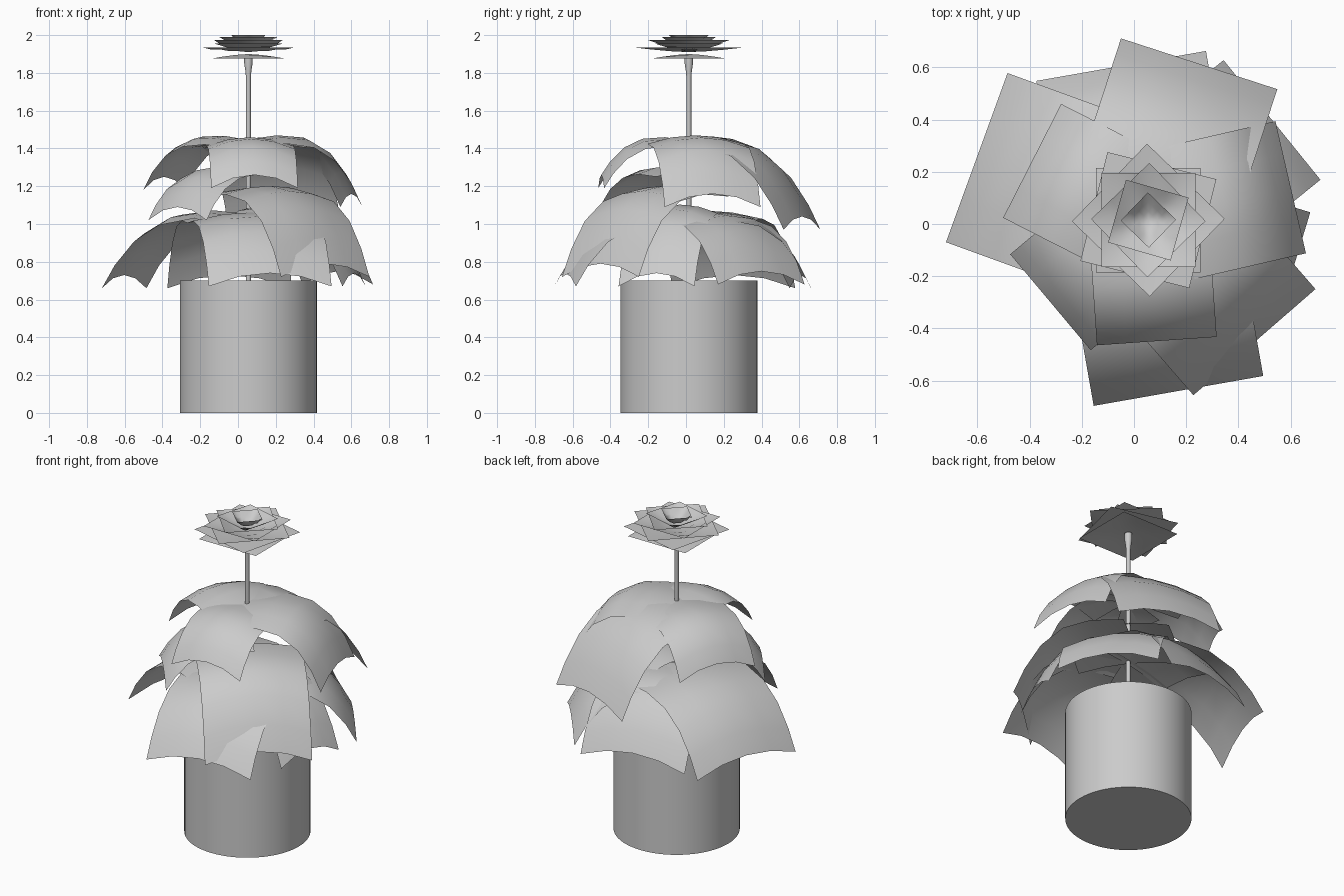
import bpy, bmesh
from math import radians, cos, sin

if "Cube" in bpy.data.objects:
    bpy.data.objects.remove(bpy.data.objects["Cube"])

CX, CY = 0.055, 0.015   # plant axis


def finish(name, bm, angle=40):
    bmesh.ops.recalc_face_normals(bm, faces=bm.faces)
    me = bpy.data.meshes.new(name)
    bm.to_mesh(me)
    bm.free()
    ob = bpy.data.objects.new(name, me)
    bpy.context.collection.objects.link(ob)
    bpy.ops.object.select_all(action='DESELECT')
    ob.select_set(True)
    bpy.context.view_layer.objects.active = ob
    bpy.ops.object.shade_smooth_by_angle(angle=radians(angle))
    return ob


def lathe(name, profile, sides):
    bm = bmesh.new()
    rings = [[bm.verts.new((CX + r * cos(6.2831853 * i / sides),
                            CY + r * sin(6.2831853 * i / sides), z))
              for i in range(sides)] for r, z in profile]
    for a, b in zip(rings, rings[1:]):
        for i in range(sides):
            j = (i + 1) % sides
            bm.faces.new((a[i], a[j], b[j], b[i]))
    bm.faces.new(rings[0][::-1])
    bm.faces.new(rings[-1])
    return finish(name, bm)


def sheet(name, us, vs, angle, func):
    """Grid surface; func(u, v) gives a local point, turned about the axis."""
    bm = bmesh.new()
    c, s = cos(radians(angle)), sin(radians(angle))
    rows = []
    for u in us:
        row = []
        for v in vs:
            x, y, z = func(u, v)
            row.append(bm.verts.new((CX + x * c - y * s, CY + x * s + y * c, z)))
        rows.append(row)
    for a, b in zip(rows, rows[1:]):
        for i in range(len(vs) - 1):
            bm.faces.new((a[i], b[i], b[i + 1], a[i + 1]))
    return finish(name, bm, 60)


def leaf(name, angle, reach, width, peak, tip, power):
    def shape(t, v):
        z = tip + (peak - tip) * (1 - t ** power) - 0.04 * (1 - t) ** 3
        side = abs(v) ** 2
        return (-0.02 + (reach + 0.02) * t, v * width / 2,
                z + 0.03 * t ** 3 - side * (0.035 + 0.035 * t))
    sheet(name, [0, .3, .55, .75, .9, 1], [-1, -.5, 0, .5, 1], angle, shape)


def petal(name, angle, half, base, rim):
    def shape(u, v):
        m = max(abs(u), abs(v))
        return u * half, v * half, base + (rim - base) * m ** 1.5
    g = [-1, -.67, -.33, 0, .33, .67, 1]
    sheet(name, g, g, angle, shape)


# pot and stem
lathe("pot", [(0.363, 0), (0.363, 0.70)], 64)
lathe("stem", [(0.013, 0.65), (0.013, 1.78), (0.016, 1.81), (0.022, 1.85), (0.022, 1.89)], 16)

# leaves: direction, reach, width, peak height, tip height, bend sharpness
leaves = [
    (-86, 0.465, 0.46, 1.475, 1.23, 3.8), (153, 0.50, 0.49, 1.48, 1.22, 4.5),
    (13, 0.56, 0.52, 1.485, 1.13, 4.2), (72, 0.63, 0.63, 1.48, 1.01, 3.2),
    (220, 0.49, 0.48, 1.325, 1.06, 3.7), (-49, 0.62, 0.62, 1.22, 0.76, 3.8),
    (-17, 0.585, 0.42, 1.12, 0.71, 3.8), (-80, 0.665, 0.66, 1.08, 0.71, 3.7),
    (160, 0.70, 0.69, 1.09, 0.70, 3.7), (39, 0.61, 0.59, 1.08, 0.72, 3.8),
    (100, 0.60, 0.66, 1.08, 0.70, 3.8),
]
for i, p in enumerate(leaves):
    leaf(f"leaf_{i + 1}", *p)

# flower petals, outer drooping ones to inner cup
petals = [
    (0, 0.20, 1.90, 1.875), (-14, 0.215, 1.905, 1.905), (46, 0.207, 1.91, 1.935),
    (0, 0.18, 1.915, 1.955), (44, 0.155, 1.92, 1.975), (-16, 0.125, 1.925, 1.99),
    (46, 0.075, 1.935, 2.0),
]
for i, p in enumerate(petals):
    petal(f"petal_{i + 1}", *p)
